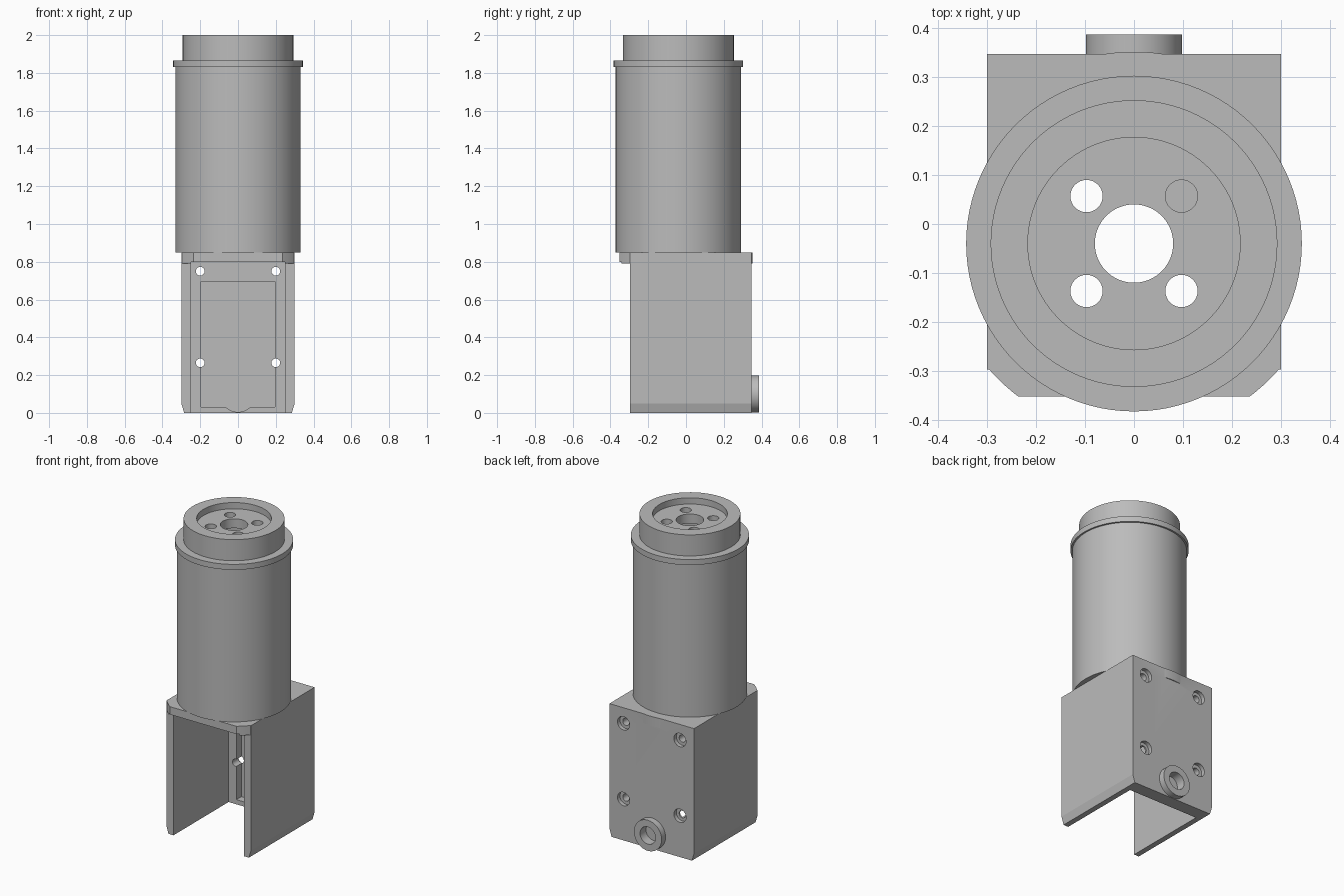
import bpy, bmesh, math
from mathutils import Matrix, Vector

if "Cube" in bpy.data.objects:
    bpy.data.objects.remove(bpy.data.objects["Cube"], do_unlink=True)

AXIS_Y = -0.04      # centre line of the tube
BACK = 0.347        # outer back face of the housing

grey = bpy.data.materials.new("matte grey")
grey.use_nodes = True
grey.diffuse_color = (0.5, 0.5, 0.5, 1)
grey.node_tree.nodes["Principled BSDF"].inputs["Base Color"].default_value = (0.5, 0.5, 0.5, 1)


def finish(bm, name):
    bmesh.ops.recalc_face_normals(bm, faces=bm.faces)
    mesh = bpy.data.meshes.new(name)
    bm.to_mesh(mesh)
    bm.free()
    obj = bpy.data.objects.new(name, mesh)
    bpy.context.collection.objects.link(obj)
    mesh.materials.append(grey)
    return obj


def box(name, low, high):
    bm = bmesh.new()
    low, high = Vector(low), Vector(high)
    size = Matrix.Diagonal((*(high - low), 1))
    bmesh.ops.create_cube(bm, size=1, matrix=Matrix.Translation((low + high) / 2) @ size)
    return finish(bm, name)


def cylinder(name, radius, start, end, segments=48):
    bm = bmesh.new()
    start, end = Vector(start), Vector(end)
    axis = end - start
    turn = axis.to_track_quat("Z", "Y").to_matrix().to_4x4()
    bmesh.ops.create_cone(bm, cap_ends=True, segments=segments, radius1=radius, radius2=radius,
                          depth=axis.length, matrix=Matrix.Translation((start + end) / 2) @ turn)
    return finish(bm, name)


def lathe(name, profile, segments=96):
    # closed (radius, height) outline swept around the tube axis
    bm = bmesh.new()
    rings = []
    for i in range(segments):
        a = 2 * math.pi * i / segments
        rings.append([bm.verts.new((r * math.cos(a), AXIS_Y + r * math.sin(a), z)) for r, z in profile])
    for i, ring in enumerate(rings):
        after = rings[(i + 1) % segments]
        for j in range(len(profile)):
            k = (j + 1) % len(profile)
            bm.faces.new((ring[j], after[j], after[k], ring[k]))
    return finish(bm, name)


def combine(target, tool, operation="DIFFERENCE"):
    mod = target.modifiers.new(operation.lower(), "BOOLEAN")
    mod.operation = operation
    mod.solver = "EXACT"
    mod.object = tool
    bpy.context.view_layer.objects.active = target
    bpy.ops.object.modifier_apply(modifier=mod.name)
    bpy.data.objects.remove(tool, do_unlink=True)


# Housing block with chamfered lower side edges
bm = bmesh.new()
outline = [(-0.285, 0), (0.285, 0), (0.3, 0.05), (0.3, 0.85), (-0.3, 0.85), (-0.3, 0.05)]
base = bm.faces.new([bm.verts.new((x, -0.297, z)) for x, z in outline])
grown = bmesh.ops.extrude_face_region(bm, geom=[base])["geom"]
bmesh.ops.translate(bm, vec=(0, BACK + 0.297, 0),
                    verts=[v for v in grown if isinstance(v, bmesh.types.BMVert)])
housing = finish(bm, "housing")

# Round seat under the tube, trimmed flat at the front and sides
seat = cylinder("seat", 0.392, (0, AXIS_Y, 0.79), (0, AXIS_Y, 0.85), 128)
combine(seat, box("trim", (-0.3, -0.353, 0.5), (0.3, 1, 1)), "INTERSECT")
combine(housing, seat, "UNION")

# Round boss on the back, with a blind hole
combine(housing, cylinder("boss", 0.098, (0, 0.33, 0.1), (0, 0.387, 0.1), 64), "UNION")
combine(housing, cylinder("boss_hole", 0.055, (0, 0.327, 0.1), (0, 0.5, 0.1)))

# Open channel, shallow pocket in the back wall, opening into the tube
combine(housing, box("channel", (-0.25, -1, -1), (0.25, 0.262, 0.8)))
combine(housing, box("pocket", (-0.195, 0.2, 0.03), (0.195, 0.312, 0.695)))
combine(housing, cylinder("boss_clearance", 0.095, (0, 0.2, 0.1), (0, 0.31, 0.1)))
combine(housing, cylinder("tube_opening", 0.28, (0, AXIS_Y, 0.7), (0, AXIS_Y, 1), 96))

# Counterbored screw holes in the back wall
for x in (-0.2, 0.2):
    for z in (0.265, 0.75):
        combine(housing, cylinder("screw_hole", 0.023, (x, 0.1, z), (x, 0.5, z), 32))
        combine(housing, cylinder("counterbore", 0.043, (x, BACK - 0.025, z), (x, 0.5, z), 32))

# Hollow tube with flange, collar and recessed top
tube = lathe("tube", [
    (0.28, 0.85), (0.332, 0.85), (0.332, 1.83), (0.343, 1.83), (0.343, 1.865), (0.293, 1.865),
    (0.293, 2.0), (0.217, 2.0), (0.217, 1.96), (0.08, 1.96), (0.08, 1.9), (0.28, 1.9)])
for sx in (-1, 1):
    for sy in (-1, 1):
        x, y = 0.097 * sx, AXIS_Y + 0.097 * sy
        combine(tube, cylinder("mount_hole", 0.033, (x, y, 1.8), (x, y, 2.1), 32))

# Smooth round surfaces, crisp edges
for obj in (housing, tube):
    bpy.ops.object.select_all(action="DESELECT")
    obj.select_set(True)
    bpy.context.view_layer.objects.active = obj
    bpy.ops.object.shade_smooth_by_angle(angle=math.radians(15))
